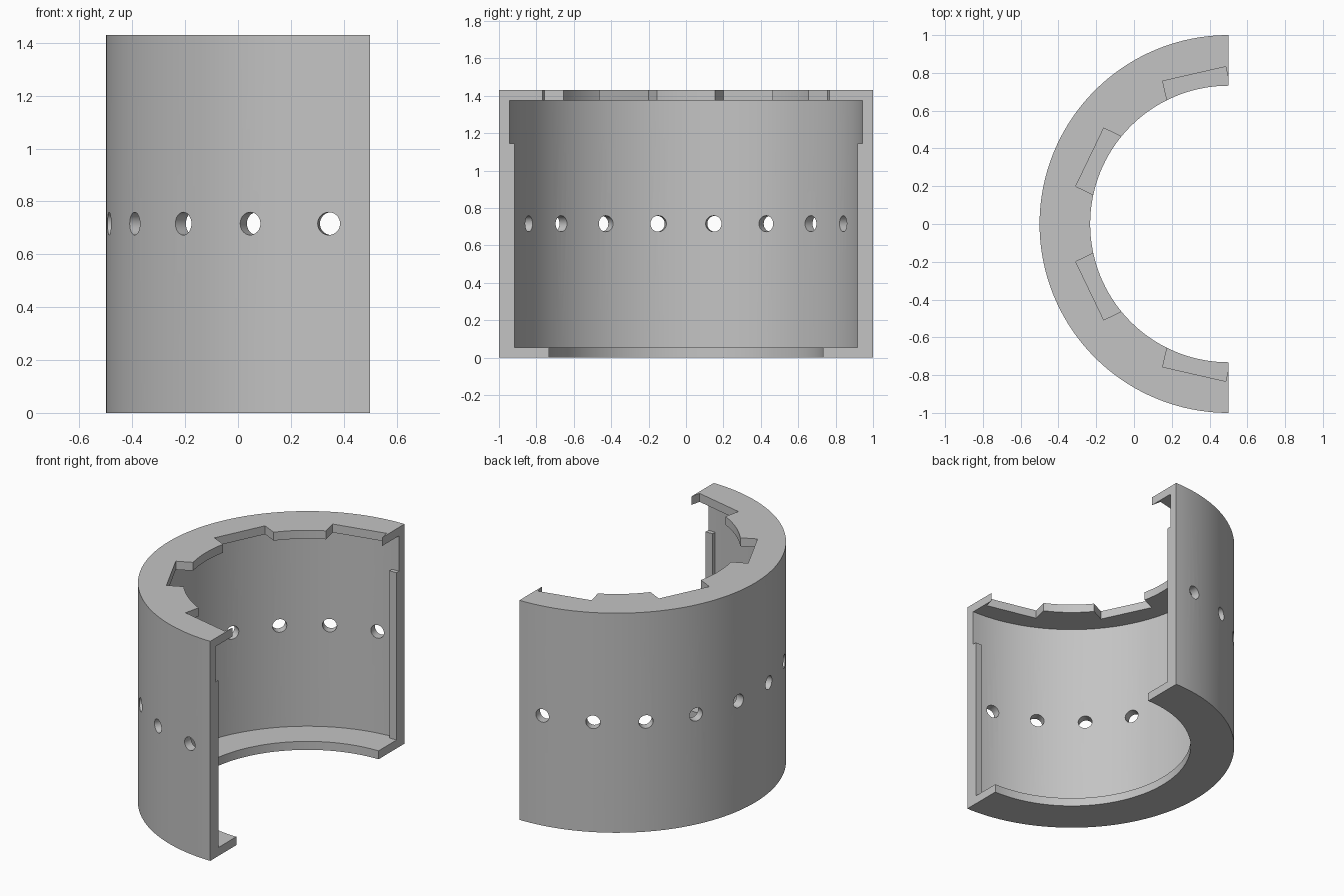
import bpy, bmesh
from math import radians, pi, cos, sin
from mathutils import Matrix, Vector

cube = bpy.data.objects.get("Cube")
if cube:
    bpy.data.objects.remove(cube, do_unlink=True)

HEIGHT, LIP = 1.43, 0.055          # overall height, lip thickness
OUTER, INNER, LIP_R = 1.0, 0.944, 0.732
AXIS_X = 0.5                       # the half ring is cut flat at its axis
SEGMENTS = 80

grey = bpy.data.materials.new("plain grey")
grey.use_nodes = True
grey.diffuse_color = (0.55, 0.55, 0.55, 1)
grey.node_tree.nodes["Principled BSDF"].inputs["Base Color"].default_value = (0.55, 0.55, 0.55, 1)


def make_object(name, bm):
    bmesh.ops.recalc_face_normals(bm, faces=bm.faces)
    mesh = bpy.data.meshes.new(name)
    bm.to_mesh(mesh)
    bm.free()
    mesh.materials.append(grey)
    obj = bpy.data.objects.new(name, mesh)
    bpy.context.collection.objects.link(obj)
    return obj


def add_box(bm, low, high, matrix=Matrix()):
    low, high = Vector(low), Vector(high)
    place = Matrix.Translation((low + high) / 2) @ Matrix.Diagonal((*(high - low), 1))
    bmesh.ops.create_cube(bm, size=1, matrix=matrix @ place)


def around(degrees):
    return Matrix.Translation((AXIS_X, 0, 0)) @ Matrix.Rotation(radians(degrees), 4, 'Z')


# Half shell: C-shaped section swept half a turn
profile = [(LIP_R, 0), (OUTER, 0), (OUTER, HEIGHT), (LIP_R, HEIGHT),
           (LIP_R, HEIGHT - LIP), (INNER, HEIGHT - LIP), (INNER, LIP), (LIP_R, LIP)]
bm = bmesh.new()
rings = []
for i in range(SEGMENTS + 1):
    a = pi / 2 + pi * i / SEGMENTS
    rings.append([bm.verts.new((AXIS_X + r * cos(a), r * sin(a), z)) for r, z in profile])
for a, b in zip(rings, rings[1:]):
    for j in range(len(profile)):
        k = (j + 1) % len(profile)
        bm.faces.new((a[j], a[k], b[k], b[j]))
bm.faces.new(rings[0])
bm.faces.new(rings[-1])
shell = make_object("half_shell", bm)

# Cutters: straight notches in the top lip, round holes through the wall
bm = bmesh.new()
for k in (-1.5, -0.5, 0.5, 1.5):
    add_box(bm, (0.5, -0.171, HEIGHT - 0.1), (0.815, 0.171, HEIGHT + 0.1),
            around(180 + k * 360 / 7))
for k in range(10):
    place = around(180 + (k - 4.5) * 18) @ Matrix.Translation((0.97, 0, 0.716))
    bmesh.ops.create_cone(bm, cap_ends=True, segments=32, radius1=0.043, radius2=0.043,
                          depth=0.2, matrix=place @ Matrix.Rotation(pi / 2, 4, 'Y'))
cutter = make_object("cutter", bm)
cutter.hide_render = True

cut = shell.modifiers.new("openings", 'BOOLEAN')
cut.operation = 'DIFFERENCE'
cut.solver = 'EXACT'
cut.object = cutter
bpy.context.view_layer.objects.active = shell
shell.select_set(True)
bpy.ops.object.modifier_apply(modifier=cut.name)
bpy.data.objects.remove(cutter, do_unlink=True)
bpy.ops.object.shade_smooth_by_angle(angle=radians(30))

# Upright ribs inside both cut edges
for name, side in (("left_side_rib", 1), ("right_side_rib", -1)):
    bm = bmesh.new()
    y = sorted((side * 0.917, side * INNER))
    add_box(bm, (AXIS_X - 0.05, y[0], LIP), (AXIS_X, y[1], 1.144))
    make_object(name, bm)
